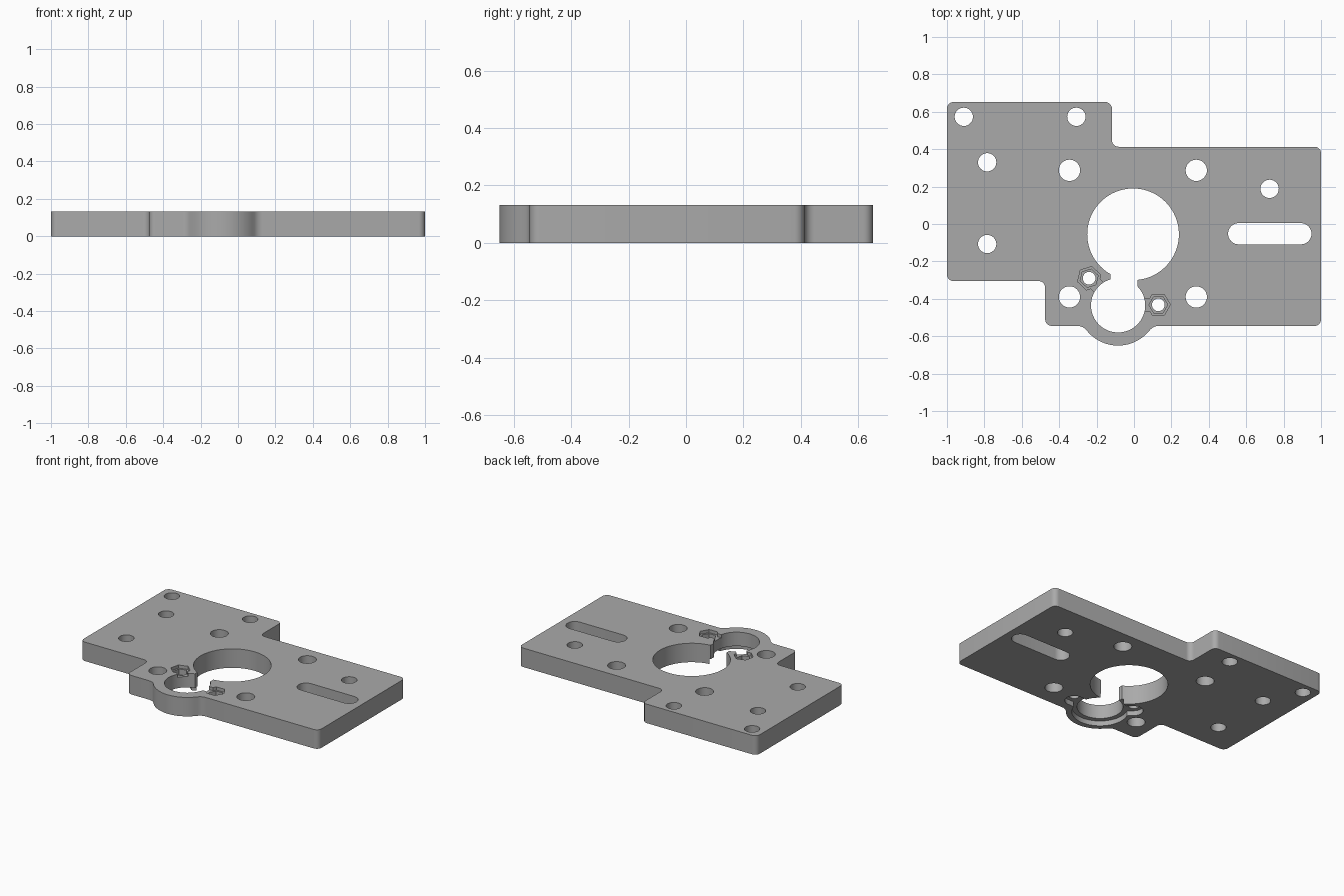
import bpy, bmesh
from math import sin, cos, pi, radians, atan2, hypot
from mathutils import Vector

if "Cube" in bpy.data.objects:
    bpy.data.objects.remove(bpy.data.objects["Cube"], do_unlink=True)

THICK = 0.132
BORE = Vector((-0.085, -0.435))
SCREWS = [Vector((-0.24, -0.29)), Vector((0.13, -0.432))]

metal = bpy.data.materials.new("plain grey")
metal.use_nodes = True
GREY = (0.4, 0.4, 0.4, 1)
metal.diffuse_color = GREY
metal.node_tree.nodes["Principled BSDF"].inputs["Base Color"].default_value = GREY


def prism(name, points, z0, z1):
    """Extrude a closed outline between two heights."""
    bm = bmesh.new()
    face = bm.faces.new([bm.verts.new((p[0], p[1], z0)) for p in points])
    out = bmesh.ops.extrude_face_region(bm, geom=[face])
    top = [v for v in out["geom"] if isinstance(v, bmesh.types.BMVert)]
    bmesh.ops.translate(bm, verts=top, vec=(0, 0, z1 - z0))
    bmesh.ops.recalc_face_normals(bm, faces=bm.faces)
    mesh = bpy.data.meshes.new(name)
    bm.to_mesh(mesh)
    bm.free()
    mesh.materials.append(metal)
    obj = bpy.data.objects.new(name, mesh)
    bpy.context.collection.objects.link(obj)
    return obj


def arc(c, r, a0, a1, n):
    return [Vector((c[0] + r * cos(radians(a0 + (a1 - a0) * i / n)),
                    c[1] + r * sin(radians(a0 + (a1 - a0) * i / n)))) for i in range(n + 1)]


def circle(c, r, n=48, turn=0):
    return arc(c, r, turn, turn + 360, n)[:-1]


def rounded(corners, steps=6):
    """Round each (x, y, radius) corner of an outline."""
    pts = []
    for i, (x, y, r) in enumerate(corners):
        p = Vector((x, y))
        if r == 0:
            pts.append(p)
            continue
        a = (Vector(corners[i - 1][:2]) - p).normalized()
        b = (Vector(corners[(i + 1) % len(corners)][:2]) - p).normalized()
        half = a.angle(b) / 2
        c = p + (a + b).normalized() * (r / sin(half))
        s, e = p + a * (r / abs(sin(half) / cos(half))), p + b * (r / abs(sin(half) / cos(half)))
        s0 = atan2(*(s - c).yx)
        sweep = (atan2(*(e - c).yx) - s0 + pi) % (2 * pi) - pi
        pts += [c + Vector((cos(s0 + sweep * k / steps), sin(s0 + sweep * k / steps))) * r
                for k in range(steps + 1)]
    return pts


def capsule(a, b, r):
    """Outline of a slot with round ends."""
    ang = atan2(b.y - a.y, b.x - a.x) * 180 / pi
    return arc(b, r, ang - 90, ang + 90, 16) + arc(a, r, ang + 90, ang + 270, 16)


def cut(body, points, z0=-0.1, z1=0.3):
    """Remove an extruded outline from the body."""
    cutter = prism("cutter", points, z0, z1)
    cutter.hide_render = True
    mod = body.modifiers.new("cut", "BOOLEAN")
    mod.operation, mod.solver, mod.object = "DIFFERENCE", "EXACT", cutter
    bpy.context.view_layer.objects.active = body
    bpy.ops.object.modifier_apply(modifier=mod.name)
    bpy.data.objects.remove(cutter, do_unlink=True)


# Plate with stepped corners and a round boss on the front edge
R = 0.035
boss = [(p.x, p.y, 0) for p in arc(BORE, 0.215, 221, 319, 28)]
plate = prism("mounting_plate", rounded(
    [(-1, 0.652, R), (-1, -0.305, R), (-0.475, -0.305, R), (-0.475, -0.545, R),
     (-0.275, -0.545, 0.06)] + boss +
    [(0.105, -0.545, 0.06), (1, -0.545, R), (1, 0.413, R), (-0.118, 0.413, R),
     (-0.118, 0.652, R)]), 0, THICK)

# Large opening, bearing bore and the neck joining them
cut(plate, circle((-0.005, -0.055), 0.245, 80))
cut(plate, circle(BORE, 0.145, 64))
cut(plate, [(-0.125, -0.22), (-0.125, -0.37), (0.02, -0.37), (0.02, -0.22)])

# Mounting holes
for x, y in [(-0.91, 0.573), (-0.308, 0.573), (-0.785, 0.33), (-0.785, -0.107), (0.725, 0.188)]:
    cut(plate, circle((x, y), 0.049, 32))
for x in (-0.345, 0.333):
    for y in (0.287, -0.39):
        cut(plate, circle((x, y), 0.057, 32))

# Adjustment slot
cut(plate, capsule(Vector((0.56, -0.052)), Vector((0.892, -0.052)), 0.057))

# Flange recess below the bore, with a screw lobe on each side
cut(plate, circle(BORE, 0.178, 64), -0.1, 0.035)
for s in SCREWS:
    cut(plate, capsule(BORE, s, 0.06), -0.1, 0.035)

# Screw holes with a hexagonal nut pocket and a shallow relief to the bore
for s in SCREWS:
    d = BORE - s
    turn = atan2(d.y, d.x) * 180 / pi
    cut(plate, circle(s, 0.034, 32))
    cut(plate, circle(s, 0.05, 6, turn), 0.07, 0.3)
    cut(plate, circle(s, 0.064, 6, turn), 0.11, 0.3)
    cut(plate, capsule(s, s + d * 0.4, 0.035), 0.11, 0.3)

# Smooth round walls, sharp rims
bpy.ops.object.select_all(action="DESELECT")
plate.select_set(True)
bpy.context.view_layer.objects.active = plate
bpy.ops.object.shade_smooth_by_angle(angle=radians(30))
